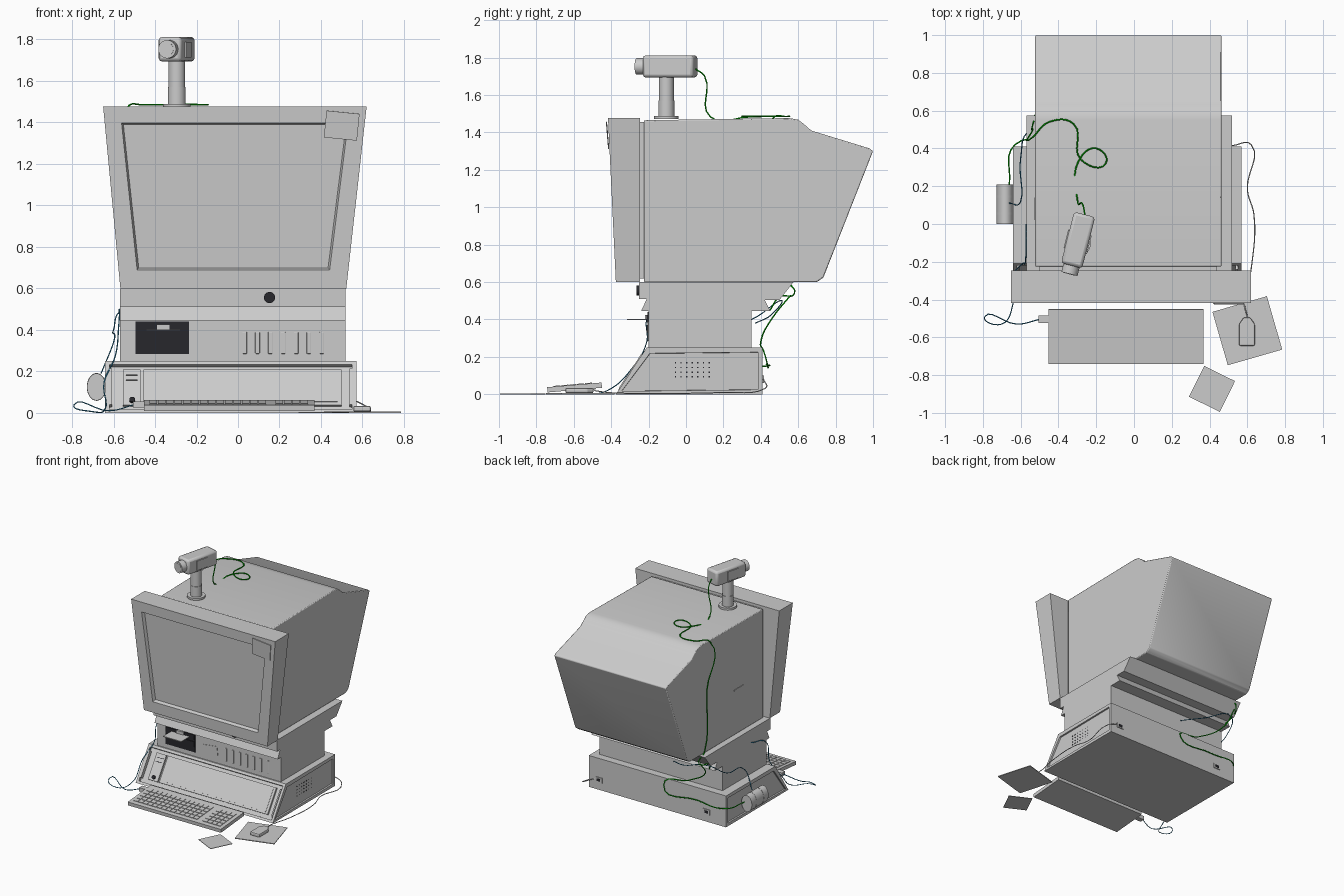
import bpy, bmesh, math
from mathutils import Vector, Matrix

if "Cube" in bpy.data.objects:
    bpy.data.objects.remove(bpy.data.objects["Cube"])


def material(name, rgb):
    m = bpy.data.materials.new(name)
    m.use_nodes = True
    m.diffuse_color = (*rgb, 1)
    m.node_tree.nodes["Principled BSDF"].inputs["Base Color"].default_value = (*rgb, 1)
    return m


GREY = material("casing grey", (0.6, 0.6, 0.6))
BLACK = material("drive black", (0.02, 0.02, 0.025))
GREEN = material("cable green", (0.0, 0.5, 0.0))
BLUE = material("cable blue", (0.03, 0.25, 0.45))


def finish(name, bm, mat=GREY, bevel=0, smooth=False):
    bmesh.ops.recalc_face_normals(bm, faces=bm.faces)
    me = bpy.data.meshes.new(name)
    bm.to_mesh(me)
    bm.free()
    me.materials.append(mat)
    ob = bpy.data.objects.new(name, me)
    bpy.context.collection.objects.link(ob)
    if bevel:
        b = ob.modifiers.new("soft edges", 'BEVEL')
        b.width, b.segments = bevel, 2
    if smooth:
        bpy.ops.object.select_all(action='DESELECT')
        ob.select_set(True)
        bpy.context.view_layer.objects.active = ob
        bpy.ops.object.shade_smooth_by_angle(angle=math.radians(35))
    return ob


def box(name, lo, hi, mat=GREY, bevel=0, frame=None):
    lo, hi = Vector(lo), Vector(hi)
    bm = bmesh.new()
    bmesh.ops.create_cube(bm, size=1)
    bmesh.ops.transform(bm, verts=bm.verts, matrix=Matrix.Translation((lo + hi) / 2)
                        @ Matrix.Diagonal((*(hi - lo), 1)))
    ob = finish(name, bm, mat, bevel)
    if frame:
        ob.matrix_world = frame
    return ob


def cylinder(name, pos, r, depth, axis='Z', mat=GREY, squash=(1, 1, 1), frame=None):
    bm = bmesh.new()
    bmesh.ops.create_cone(bm, cap_ends=True, segments=32, radius1=r, radius2=r, depth=depth)
    turn = {'Z': Matrix(), 'Y': Matrix.Rotation(math.pi / 2, 4, 'X'),
            'X': Matrix.Rotation(math.pi / 2, 4, 'Y')}[axis]
    bmesh.ops.transform(bm, verts=bm.verts,
                        matrix=Matrix.Translation(pos) @ Matrix.Diagonal((*squash, 1)) @ turn)
    ob = finish(name, bm, mat, smooth=True)
    if frame:
        ob.matrix_world = frame
    return ob


def side_profile(pts, x0, x1):
    """Extrude a (y, z) outline along x."""
    bm = bmesh.new()
    face = bm.faces.new([bm.verts.new((x0, y, z)) for y, z in pts])
    ext = bmesh.ops.extrude_face_region(bm, geom=[face])
    bmesh.ops.translate(bm, vec=(x1 - x0, 0, 0),
                        verts=[v for v in ext["geom"] if isinstance(v, bmesh.types.BMVert)])
    bmesh.ops.recalc_face_normals(bm, faces=bm.faces)
    return bm


def recess(bm, pick, border, depth):
    faces = [f for f in bm.faces if pick(f.normal)]
    bmesh.ops.inset_individual(bm, faces=faces, thickness=border, depth=0)
    bmesh.ops.inset_individual(bm, faces=faces, thickness=0.002, depth=-depth)


def cable(name, pts, mat, r=0.004):
    cu = bpy.data.curves.new(name, 'CURVE')
    cu.dimensions = '3D'
    cu.bevel_depth, cu.bevel_resolution, cu.resolution_u = r, 1, 6
    sp = cu.splines.new('BEZIER')
    sp.bezier_points.add(len(pts) - 1)
    for p, co in zip(sp.bezier_points, pts):
        p.co = co
        p.handle_left_type = p.handle_right_type = 'AUTO'
    cu.materials.append(mat)
    ob = bpy.data.objects.new(name, cu)
    bpy.context.collection.objects.link(ob)


# Monitor: tapered bezel with recessed screen, neck and tube housing
bm = bmesh.new()
rings = []
for grow in (0, 1):
    y_top, y_low = ((-0.417, -0.375), (-0.246, -0.246))[grow]
    rings.append([bm.verts.new(c) for c in ((-0.567, y_low, 0.6), (0.522, y_low, 0.6),
                                            (0.62, y_top, 1.477), (-0.65, y_top, 1.477))])
front = bm.faces.new(rings[0])
bm.faces.new(rings[1])
for i in range(4):
    j = (i + 1) % 4
    bm.faces.new((rings[0][i], rings[0][j], rings[1][j], rings[1][i]))
bmesh.ops.recalc_face_normals(bm, faces=bm.faces)
bmesh.ops.inset_individual(bm, faces=[front], thickness=0.12)
bmesh.ops.inset_individual(bm, faces=[front], thickness=0.012, depth=-0.025)
finish("monitor_bezel", bm)
box("monitor_neck", (-0.5, -0.25, 0.62), (0.44, -0.21, 1.455))
housing = [(-0.225, 0.6), (0.7, 0.6), (0.735, 0.625), (1.0, 1.3), (0.98, 1.315), (0.67, 1.41),
           (0.63, 1.445), (0.6, 1.468), (0.55, 1.477), (-0.225, 1.465)]
finish("monitor_housing", side_profile(housing, -0.523, 0.463), bevel=0.006, smooth=True)
box("housing_slot", (-0.527, 0.02, 0.95), (-0.52, 0.14, 0.96))

# Stand and system unit
stand = [(-0.2, 0.25), (0.35, 0.25), (0.35, 0.445), (0.45, 0.445), (0.42, 0.505), (0.5, 0.505),
         (0.575, 0.6), (-0.25, 0.6), (-0.25, 0.51), (-0.21, 0.51), (-0.24, 0.445), (-0.2, 0.445)]
finish("stand_column", side_profile(stand, -0.568, 0.518))
cylinder("power_knob", (0.152, -0.255, 0.556), 0.027, 0.02, 'Y', BLACK)
box("drive_bay", (-0.495, -0.206, 0.285), (-0.235, -0.197, 0.44), BLACK)
for z in (0.33, 0.385):
    box("drive_rib", (-0.49, -0.211, z), (-0.24, -0.204, z + 0.04), BLACK)
box("floppy_disk", (-0.44, -0.315, 0.396), (-0.28, -0.2, 0.402))
box("floppy_handle", (-0.39, -0.218, 0.402), (-0.33, -0.2, 0.425))
for i in range(7):
    x = 0.032 + i * 0.062
    box("vent_slot", (x - 0.011, -0.205, 0.285), (x + 0.011, -0.198, 0.39), bevel=0.003)
box("paper_label", (-0.06, -0.003, -0.035), (0.06, 0.0, 0.035),
    frame=Matrix.Translation((-0.1, -0.2, 0.34)) @ Matrix.Rotation(-0.12, 4, 'Y'))
box("sticky_note", (-0.08, -0.006, -0.065), (0.08, -0.001, 0.065),
    frame=Matrix.Translation((0.5, -0.416, 1.385)) @ Matrix.Rotation(0.1, 4, 'Y')
    @ Matrix.Rotation(0.08, 4, 'X'))

# Desktop base with sloped front panel and recessed sides
bm = side_profile([(-0.375, 0), (0.41, 0), (0.41, 0.25), (-0.21, 0.25)], -0.64, 0.57)
recess(bm, lambda n: n.y < -0.5, 0.028, 0.02)
recess(bm, lambda n: abs(n.x) > 0.9, 0.035, 0.012)
finish("base_unit", bm)
slope = Matrix.Translation((0, -0.375, 0)) @ Matrix.Rotation(-math.atan2(0.165, 0.25), 4, 'X')
box("base_screen_frame", (-0.455, 0.005, 0.05), (0.5, 0.025, 0.255), frame=slope)
box("base_screen", (-0.435, 0.001, 0.065), (0.48, 0.02, 0.24), frame=slope)
box("control_panel", (-0.555, 0.005, 0.05), (-0.47, 0.025, 0.255), frame=slope)
for z in (0.19, 0.22):
    box("control_mark", (-0.54, 0.002, z), (-0.485, 0.006, z + 0.004), BLACK, frame=slope)
cylinder("control_dial", (-0.51, 0.002, 0.075), 0.014, 0.016, 'Y', BLACK, frame=slope)
for i in range(7):
    for k in range(4):
        y, z = -0.06 + i * 0.03, 0.09 + k * 0.025
        box("speaker_hole", (0.553, y, z), (0.56, y + 0.007, z + 0.007), BLACK)
for x in (-0.5, 0.45):
    box("rear_port", (x, 0.405, 0.06), (x + 0.06, 0.416, 0.1))
    box("port_socket", (x + 0.015, 0.41, 0.07), (x + 0.045, 0.418, 0.09), BLACK)

# Side adapter
cylinder("adapter_body", (-0.682, 0.105, 0.125), 0.065, 0.21, 'Y', squash=(0.7, 1, 1))
box("adapter_plug", (-0.66, 0.07, 0.1), (-0.625, 0.14, 0.15))
for y in (0.055, 0.145):
    cylinder("adapter_band", (-0.682, y, 0.125), 0.067, 0.012, 'Y', squash=(0.7, 1, 1))

# Keyboard, tilted up at the back
tilt = Matrix.Translation((-0.042, -0.74, 0.01)) @ Matrix.Rotation(math.atan2(0.025, 0.29), 4, 'X')
box("keyboard_body", (-0.41, 0, 0), (0.41, 0.292, 0.028), frame=tilt)
for row in range(5):
    for col in range(19):
        if col not in (14,):
            x, y = -0.385 + col * 0.0405, 0.035 + row * 0.042
            box("key", (x, y, 0.026), (x + 0.036, y + 0.037, 0.032), frame=tilt)
box("keyboard_plug", (-0.505, -0.525, 0.025), (-0.45, -0.485, 0.055))

# Mouse, mat and card
turn = Matrix.Translation((0.6, -0.565, 0)) @ Matrix.Rotation(0.28, 4, 'Z')
box("mouse_mat", (-0.15, -0.147, 0), (0.15, 0.147, 0.006), frame=turn)
bm = bmesh.new()
outline = [(-0.042, -0.075), (0.042, -0.075), (0.042, 0.04), (0.018, 0.075),
           (-0.018, 0.075), (-0.042, 0.04)]
face = bm.faces.new([bm.verts.new((0.598 + x, -0.57 + y, 0.006)) for x, y in outline])
top = bmesh.ops.extrude_face_region(bm, geom=[face])["geom"]
for v in (g for g in top if isinstance(g, bmesh.types.BMVert)):
    v.co.z += 0.028
finish("mouse", bm, bevel=0.008)
box("paper_card", (-0.091, -0.091, 0), (0.091, 0.091, 0.004),
    frame=Matrix.Translation((0.413, -0.873, 0)) @ Matrix.Rotation(-0.46, 4, 'Z'))

# Camera on its pole
cylinder("camera_foot", (-0.295, -0.105, 1.48), 0.066, 0.016)
cylinder("camera_pole_lower", (-0.295, -0.105, 1.525), 0.043, 0.09)
cylinder("camera_pole_upper", (-0.295, -0.105, 1.635), 0.04, 0.13)
aim = Matrix.Translation((-0.296, -0.085, 1.753)) @ Matrix.Rotation(-0.25, 4, 'Z')
bm = bmesh.new()
bmesh.ops.create_cube(bm, size=1)
bmesh.ops.scale(bm, vec=(0.115, 0.28, 0.118), verts=bm.verts)
finish("camera_body", bm, bevel=0.016, smooth=True).matrix_world = aim
cylinder("camera_lens", (0, -0.155, 0), 0.044, 0.06, 'Y', frame=aim)
cylinder("lens_rim", (0, -0.183, 0), 0.032, 0.008, 'Y', frame=aim)
for s in (-1, 1):
    box("camera_side_plate", (s * 0.06 - 0.004, -0.06, -0.04), (s * 0.06 + 0.004, 0.04, 0.035), frame=aim)

# Cables
cable("camera_cable", [(-0.26, 0.05, 1.74), (-0.27, 0.1, 1.7), (-0.3, 0.13, 1.484), (-0.295, 0.33, 1.482),
      (-0.2, 0.4, 1.485), (-0.15, 0.32, 1.485), (-0.28, 0.34, 1.488), (-0.32, 0.53, 1.485),
      (-0.45, 0.54, 1.485), (-0.535, 0.46, 1.47), (-0.535, 0.5, 1.1), (-0.535, 0.53, 0.62),
      (-0.52, 0.58, 0.54), (-0.56, 0.5, 0.52), (-0.52, 0.45, 0.45)], GREEN)
cable("stand_cable", [(-0.52, 0.56, 0.53), (-0.5, 0.47, 0.42), (-0.3, 0.4, 0.28), (-0.1, 0.425, 0.2),
      (-0.4, 0.43, 0.16), (-0.63, 0.42, 0.15), (-0.66, 0.21, 0.13)], GREEN)
cable("data_cable", [(-0.66, 0.11, 0.19), (-0.6, 0.12, 0.34), (-0.6, 0.35, 0.4), (-0.54, 0.5, 0.5),
      (-0.3, 0.45, 0.42), (-0.15, 0.37, 0.38)], BLUE, 0.003)
cable("keyboard_cable", [(-0.5, -0.505, 0.04), (-0.62, -0.53, 0.01), (-0.79, -0.49, 0.04),
      (-0.7, -0.53, 0.006), (-0.64, -0.42, 0.02), (-0.645, -0.28, 0.15), (-0.59, -0.21, 0.28),
      (-0.575, -0.2, 0.42), (-0.572, 0.0, 0.5)], BLUE, 0.003)
cable("mouse_cable", [(0.6, -0.49, 0.02), (0.585, -0.42, 0.01), (0.62, -0.24, 0.005), (0.635, 0.05, 0.006),
      (0.6, 0.18, 0.01), (0.62, 0.42, 0.03), (0.52, 0.415, 0.08)], GREY, 0.003)
